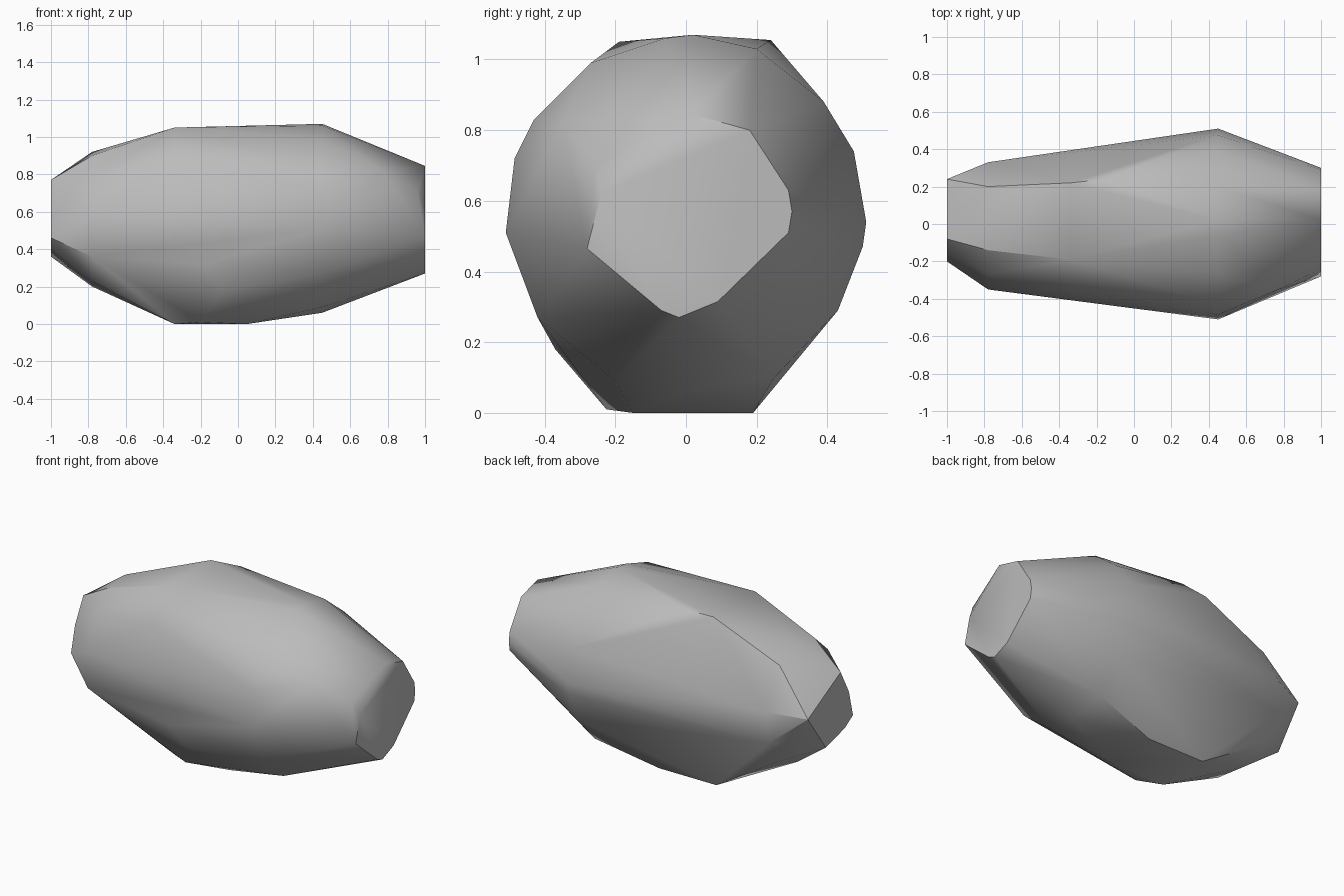
import bpy, bmesh, math

old = bpy.data.objects.get("Cube")
if old:
    bpy.data.objects.remove(old, do_unlink=True)

stone = bpy.data.materials.new("stone grey")
stone.use_nodes = True
colour = (0.5, 0.5, 0.5, 1)
stone.diffuse_color = colour
stone.node_tree.nodes["Principled BSDF"].inputs["Base Color"].default_value = colour

# Cross-sections along the length, as (y, z) outlines
sections = {
    # small flat end
    -1.0: [(-.08, .77), (.24, .6), (.065, .36), (-.12, .41), (-.2, .46), (-.16, .62)],
    # shoulder of the small end
    -.78: [(-.35, .36), (-.35, .58), (-.27, .78), (-.14, .9), (.02, .92), (.2, .86),
           (.33, .62), (.31, .42), (.2, .27), (.03, .2), (-.2, .23)],
    # start of the flat top and base
    -.34: [(-.19, 1.05), (.22, 1.05), (-.35, .88), (.19, 0), (-.15, 0)],
    # widest ring
    .45: [(-.51, .51), (-.485, .72), (-.43, .83), (-.27, .99), (-.06, 1.06), (.02, 1.07),
          (.2, 1.03), (.39, .88), (.475, .74), (.51, .54), (.5, .47), (.43, .29),
          (.25, .1), (0, .06), (-.2, .09), (-.42, .27)],
    # large flat end
    1.0: [(.02, .845), (.18, .8), (.29, .63), (.3, .57), (.29, .51), (.09, .315),
          (-.02, .27), (-.07, .29), (-.28, .465), (-.24, .62)],
}
points = [(x, y, z) for x, ring in sections.items() for y, z in ring]

# Loose corners: base edge, chipped front facets and the chip by the large end
points += [(.05, .19, 0), (.05, -.15, 0), (-.2, -.225, .01), (-.08, -.37, .18),
           (-.17, -.42, .32), (-.15, .24, 1.055), (.77, -.35, .82), (.96, -.26, .71)]

# Wrap the corners in one faceted skin
bm = bmesh.new()
for p in points:
    bm.verts.new(p)
hull = bmesh.ops.convex_hull(bm, input=bm.verts)
loose = [v for v in bm.verts if not v.link_faces]
bmesh.ops.delete(bm, geom=loose, context="VERTS")
bmesh.ops.dissolve_limit(bm, angle_limit=math.radians(1), verts=bm.verts, edges=bm.edges)
bmesh.ops.recalc_face_normals(bm, faces=bm.faces)
mesh = bpy.data.meshes.new("boulder")
bm.to_mesh(mesh)
bm.free()

boulder = bpy.data.objects.new("boulder", mesh)
bpy.context.collection.objects.link(boulder)
mesh.materials.append(stone)
bpy.ops.object.select_all(action="DESELECT")
boulder.select_set(True)
bpy.context.view_layer.objects.active = boulder
bpy.ops.object.shade_smooth_by_angle(angle=math.radians(30))
